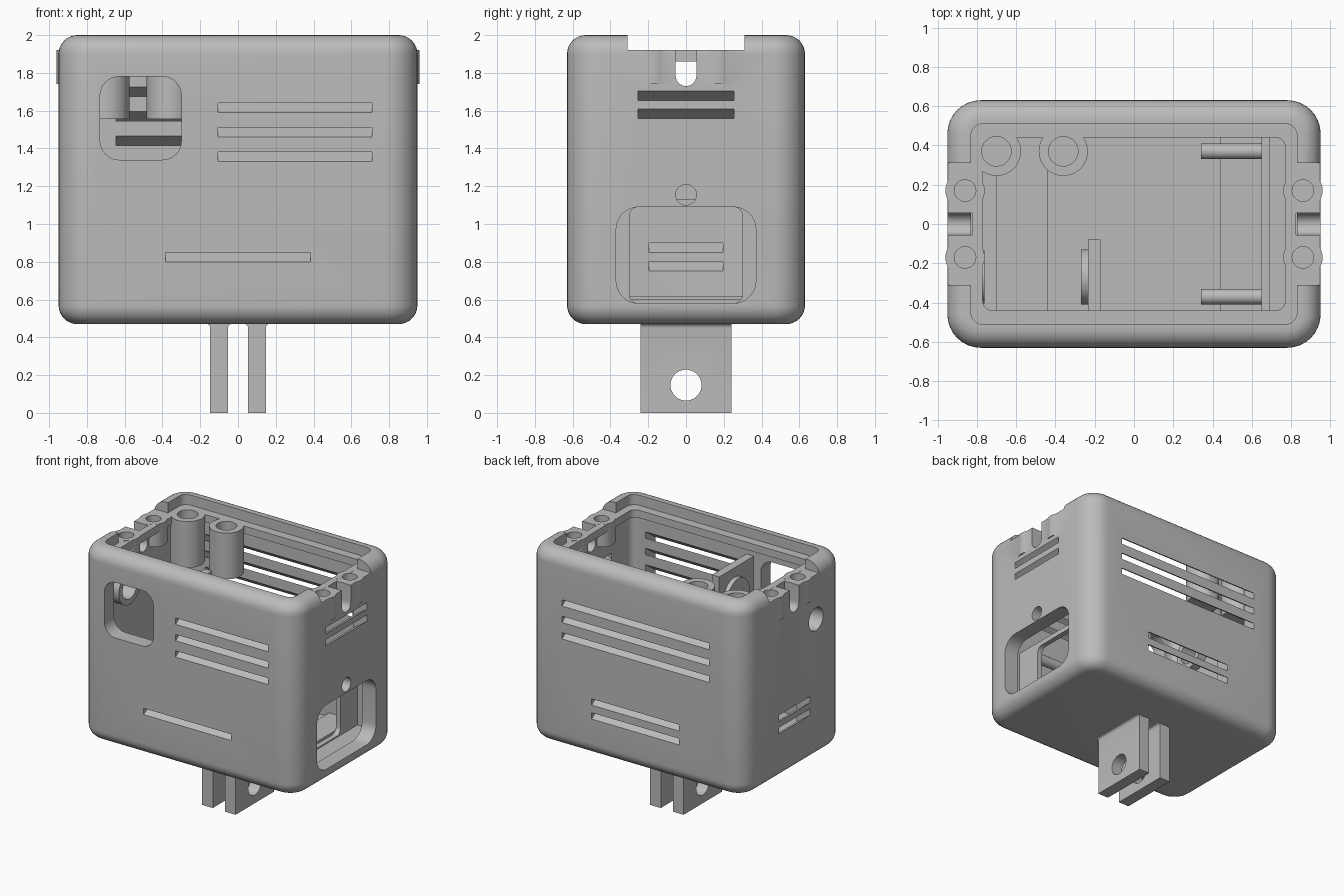
import bpy, bmesh, math
from math import sin, cos, pi
from mathutils import Vector

if "Cube" in bpy.data.objects:
    bpy.data.objects.remove(bpy.data.objects["Cube"])

grey = bpy.data.materials.new("plain grey")
grey.use_nodes = True
GREY = (0.5, 0.5, 0.5, 1)
grey.diffuse_color = GREY
grey.node_tree.nodes["Principled BSDF"].inputs["Base Color"].default_value = GREY


def finish(name, bm):
    bmesh.ops.recalc_face_normals(bm, faces=bm.faces)
    mesh = bpy.data.meshes.new(name)
    bm.to_mesh(mesh)
    bm.free()
    mesh.materials.append(grey)
    ob = bpy.data.objects.new(name, mesh)
    bpy.context.collection.objects.link(ob)
    return ob


def loft(name, rings):
    """Skin a list of equal-length point rings and cap both ends."""
    bm = bmesh.new()
    loops = [[bm.verts.new(p) for p in ring] for ring in rings]
    for a, b in zip(loops, loops[1:]):
        for i in range(len(a)):
            j = (i + 1) % len(a)
            bm.faces.new((a[i], a[j], b[j], b[i]))
    bm.faces.new(loops[0][::-1])
    bm.faces.new(loops[-1])
    return finish(name, bm)


def prism(name, profile, axis, lo, hi):
    """Extrude a 2D profile along an axis."""
    k = "XYZ".index(axis)

    def ring(d):
        pts = []
        for p in profile:
            q = list(p)
            q.insert(k, d)
            pts.append(Vector(q))
        return pts
    return loft(name, [ring(lo), ring(hi)])


def rounded(cx, cy, hx, hy, r, n=8):
    pts = []
    for q, (sx, sy) in enumerate(((1, 1), (-1, 1), (-1, -1), (1, -1))):
        for i in range(n + 1):
            a = (q + i / n) * pi / 2
            pts.append((cx + sx * (hx - r) + r * cos(a), cy + sy * (hy - r) + r * sin(a)))
    return pts


def circle(cx, cy, r, n=40):
    return [(cx + r * cos(2 * pi * i / n), cy + r * sin(2 * pi * i / n)) for i in range(n)]


def rect(x0, x1, y0, y1):
    return [(x0, y0), (x1, y0), (x1, y1), (x0, y1)]


def combine(ob, tool, op):
    mod = ob.modifiers.new("join", 'BOOLEAN')
    mod.operation, mod.solver, mod.object = op, 'EXACT', tool
    bpy.context.view_layer.objects.active = ob
    bpy.ops.object.modifier_apply(modifier=mod.name)
    bpy.data.objects.remove(tool)


def cut(ob, profile, axis, lo, hi):
    combine(ob, prism("cutter", profile, axis, lo, hi), 'DIFFERENCE')


def add(ob, profile, axis, lo, hi):
    combine(ob, prism("addition", profile, axis, lo, hi), 'UNION')


def shade(ob):
    bpy.ops.object.select_all(action='DESELECT')
    ob.select_set(True)
    bpy.context.view_layer.objects.active = ob
    bpy.ops.object.shade_smooth_by_angle(angle=math.radians(30))


# Open-topped housing with filleted edges, lid recess and inner lip
HX, HY, BOTTOM, TOP, FILLET = 0.95, 0.63, 0.47, 2.0, 0.1
IX, IY, LEDGE, FLOOR = 0.83, 0.51, 1.92, 0.57
levels = []
for i in range(9):
    a = i / 8 * pi / 2
    levels.append((FILLET * (1 - sin(a)), BOTTOM + FILLET * (1 - cos(a))))
levels += [(d, BOTTOM + TOP - z) for d, z in reversed(levels)]
sections = [(HX - d, HY - d, 0.17 - d, z) for d, z in levels]
sections += [(IX, IY, 0.06, TOP), (IX, IY, 0.06, LEDGE), (0.77, 0.44, 0.05, LEDGE),
             (0.77, 0.44, 0.05, 1.86), (IX, IY, 0.06, 1.86), (IX, IY, 0.06, FLOOR)]
housing = loft("housing", [[Vector((x, y, z)) for x, y in rounded(0, 0, hx, hy, r)]
                           for hx, hy, r, z in sections])

# Screw bosses at both ends and two hollow standoffs at the back
screws = [(sx * 0.86, sy * 0.17) for sx in (-1, 1) for sy in (-1, 1)]
standoffs = [(-0.7, 0.37), (-0.36, 0.37)]
for x, y in screws:
    add(housing, circle(x, y, 0.1), 'Z', 1.74, LEDGE + 0.001)
for x, y in standoffs:
    add(housing, circle(x, y, 0.125), 'Z', 1.555, LEDGE + 0.001)
# Ring around the side hole
add(housing, circle(-0.27, 1.57, 0.135), 'X', -0.85, -0.76)

for x, y in screws:
    cut(housing, circle(x, y, 0.055, 24), 'Z', 1.78, 2.1)
for x, y in standoffs:
    cut(housing, circle(x, y, 0.075), 'Z', 1.6, 2.1)

# End notches for the lid and U-shaped cable slots
for lo, hi in ((-1.1, -0.825), (0.825, 1.1)):
    cut(housing, rect(-0.31, 0.31, LEDGE, 2.1), 'X', lo, hi)
    u = [(0.055 * cos(pi + i * pi / 12), 1.785 + 0.055 * sin(pi + i * pi / 12)) for i in range(13)]
    cut(housing, u + [(0.055, 2.1), (-0.055, 2.1)], 'X', lo, hi)

# Windows and round holes
cut(housing, rounded(-0.515, 1.56, 0.215, 0.22, 0.1), 'Y', -0.8, -0.45)
cut(housing, rounded(0, 0.835, 0.37, 0.255, 0.12), 'X', 0.8, 1.1)
cut(housing, circle(0, 1.155, 0.055), 'X', 0.8, 1.1)
cut(housing, circle(-0.27, 1.57, 0.09), 'X', -1.1, -0.7)


def louvre(wall, sign, start, end, z, rise):
    """Sloping slot through one wall; z is its middle on the outer face."""
    outer, inner = (HY, IY) if wall == 'Y' else (HX, IX)
    slope, e, h = rise / (outer - inner), 0.02, 0.025
    za, zb = z - slope * e, z + rise + slope * e
    a, b = sign * (outer + e), sign * (inner - e)
    cut(housing, [(a, za - h), (b, zb - h), (b, zb + h), (a, za + h)],
        'X' if wall == 'Y' else 'Y', start, end)


# Ventilation louvres
RISE = 0.085
for z in (1.615, 1.485, 1.355):
    louvre('Y', -1, -0.105, 0.71, z, RISE)
    louvre('Y', 1, -0.645, 0.645, z, RISE)
louvre('Y', -1, -0.385, 0.385, 0.825, RISE)
for z in (0.9, 0.79):
    louvre('Y', 1, -0.385, 0.385, z, RISE)
for z in (1.68, 1.583):
    louvre('X', 1, -0.255, 0.255, z, -RISE)
for z in (0.96, 0.862):
    louvre('X', -1, -0.195, 0.195, z, -RISE)
shade(housing)

# Mounting legs with flared roots and a pivot hole
for name, x in (("right_mount_leg", -0.1), ("left_mount_leg", 0.1)):
    w, f = 0.047, 0.022
    flare = [(w + f * (1 - cos(i * pi / 8)), 0.45 + f * sin(i * pi / 8)) for i in range(5)]
    half = [(w, 0)] + flare + [(w + f, 0.5)]
    leg = prism(name, [(x + a, z) for a, z in half] + [(x - a, z) for a, z in reversed(half)],
                'Y', -0.24, 0.24)
    cut(leg, circle(0, 0.147, 0.082), 'X', x - 0.2, x + 0.2)
    shade(leg)

# Inner bracket facing the side hole
prism("bracket_plate", rect(-0.51, -0.08, 1.36, 1.785), 'X', -0.235, -0.17)
shade(prism("bracket_disc", circle(-0.27, 1.57, 0.14), 'X', -0.27, -0.235))

# Frame, rails and low shelves inside
frame = prism("inner_frame", rect(-IY, IY, FLOOR, 1.13), 'X', 0.65, 0.69)
cut(frame, rounded(0, 0.835, 0.3, 0.255, 0.05), 'X', 0.6, 0.75)
for name, y in (("front_rail", -0.37), ("back_rail", 0.37)):
    shade(prism(name, circle(y, 1.05, 0.04, 24), 'X', 0.34, 0.66))
prism("left_shelf", rect(0.44, 0.65, -IY, IY), 'Z', FLOOR - 0.01, 0.6)
prism("right_shelf", rect(-0.7, -0.44, -IY, IY), 'Z', FLOOR - 0.01, 0.62)
